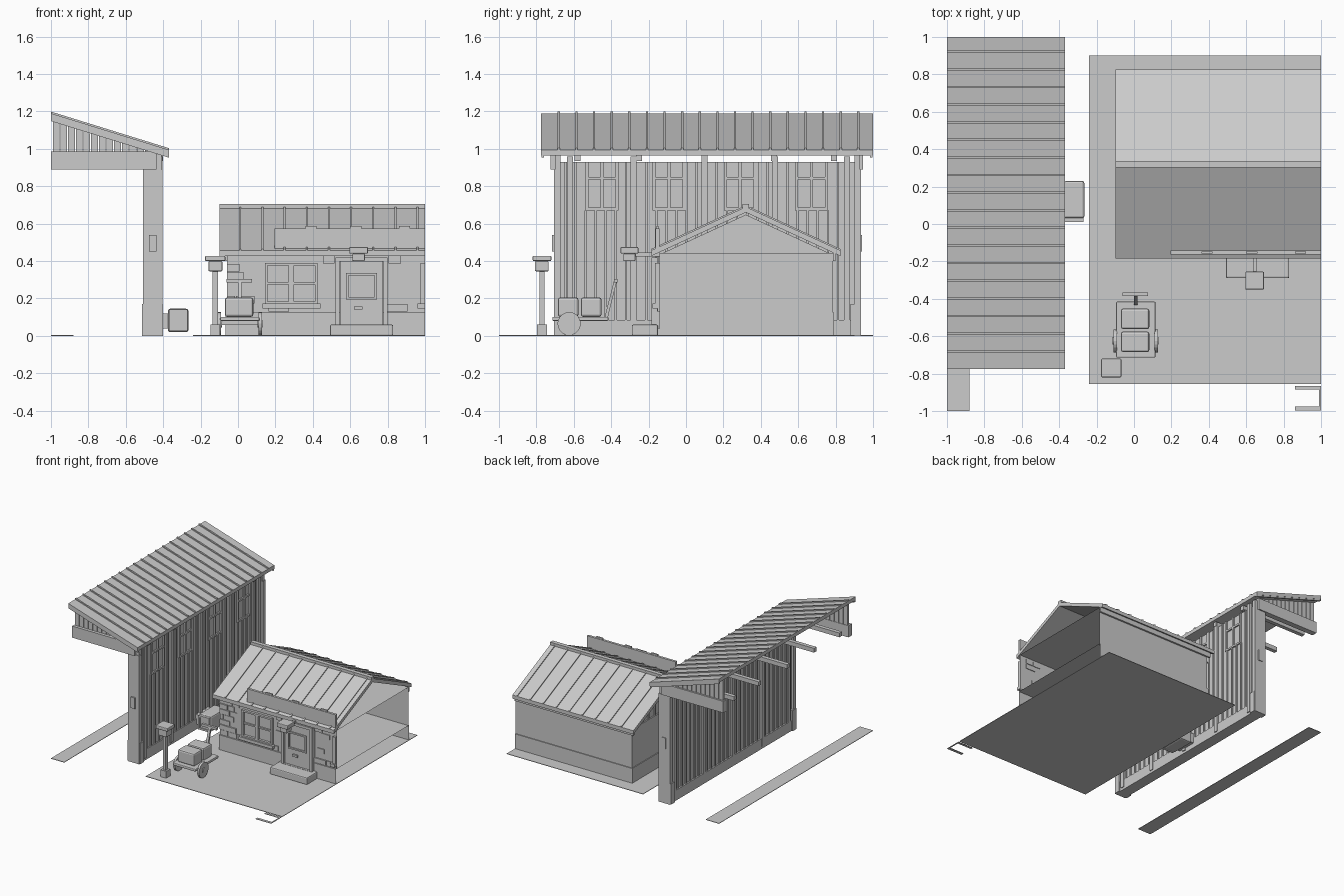
import bpy, bmesh, random
from mathutils import Matrix, Vector

random.seed(4)
cube = bpy.data.objects.get("Cube")
if cube:
    bpy.data.objects.remove(cube)

grey = bpy.data.materials.new("plain grey")
grey.use_nodes = True
GREY = (0.6, 0.6, 0.6, 1)
grey.diffuse_color = GREY
for node in grey.node_tree.nodes:
    if node.type == 'BSDF_PRINCIPLED':
        node.inputs["Base Color"].default_value = GREY


def finish(name, bm, bevel=0):
    mesh = bpy.data.meshes.new(name)
    bm.to_mesh(mesh)
    bm.free()
    mesh.materials.append(grey)
    obj = bpy.data.objects.new(name, mesh)
    bpy.context.scene.collection.objects.link(obj)
    if bevel:
        mod = obj.modifiers.new("bevel", 'BEVEL')
        mod.width, mod.segments = bevel, 2
    return obj


def boxes(name, items, bevel=0, drop=()):
    """Boxes given as x0, x1, y0, y1, z0, z1; drop lists open sides by normal."""
    bm = bmesh.new()
    for x0, x1, y0, y1, z0, z1 in items:
        size = Matrix.Diagonal((x1 - x0, y1 - y0, z1 - z0, 1))
        place = Matrix.Translation(((x0 + x1) / 2, (y0 + y1) / 2, (z0 + z1) / 2))
        bmesh.ops.create_cube(bm, size=1, matrix=place @ size)
    bm.normal_update()
    sides = [Vector(d) for d in drop]
    gone = [f for f in bm.faces if any(f.normal.dot(d) > 0.9 for d in sides)]
    bmesh.ops.delete(bm, geom=gone, context='FACES')
    return finish(name, bm, bevel)


def prisms(name, items, axis):
    """Profiles pushed along an axis; profile is (x, z) for y, (y, z) for x."""
    bm = bmesh.new()
    for profile, lo, hi in items:
        put = (lambda a, b, t: (t, a, b)) if axis == 'x' else (lambda a, b, t: (a, t, b))
        ends = [[bm.verts.new(put(a, b, t)) for a, b in profile] for t in (lo, hi)]
        bm.faces.new(ends[0])
        bm.faces.new(ends[1][::-1])
        n = len(profile)
        for i in range(n):
            j = (i + 1) % n
            bm.faces.new((ends[0][i], ends[1][i], ends[1][j], ends[0][j]))
    bmesh.ops.recalc_face_normals(bm, faces=bm.faces)
    return finish(name, bm)


def frame(x0, x1, y0, y1, z0, z1, w):
    """Four bars around an opening that faces y."""
    return [(x0, x0 + w, y0, y1, z0, z1), (x1 - w, x1, y0, y1, z0, z1),
            (x0 + w, x1 - w, y0, y1, z0, z0 + w), (x0 + w, x1 - w, y0, y1, z1 - w, z1)]


# Ground sheets
boxes("yard", [(-.24, 1, -.855, .9, 0, .004)])
boxes("side_strip", [(-1, -.88, -1, 1, 0, .004)])
boxes("yard_marking", [(.86, 1, -.885, -.865, 0, .004), (.86, 1, -.998, -.975, 0, .004),
                       (.99, 1, -.975, -.885, 0, .004)])

# Tall shed wall with posts, base boards and battens
boxes("shed_wall", [(-.49, -.42, -.69, .92, 0, .93)])
posts = [-.62, -.28, .1, .475, .86]
boxes("shed_posts", [(x, x + .022, y - .016, y + .016, .02, .96)
                     for y in posts for x in (-.505, -.425)])
boxes("shed_end_posts", [(-.508, -.405, y, y + .035, 0, .89) for y in (-.705, .9)]
      + [(-.495, -.41, y, y + .03, .87, .97) for y in (-.7, .9)])
boxes("shed_base", [(-.514, -.4, y, y + .05, 0, .17) for y in (-.7, .88)]
      + [(-.503, -.41, -.65, .88, 0, .085)])
boxes("shed_end_lamps", [(-.475, -.437, -.717, -.7, .45, .54), (-.475, -.437, .93, .942, .45, .54)])
bays = [-.45, -.09, .29, .67]
battens = []
for i in range(29):
    y = -.645 + i * .054
    if min(abs(y - p) for p in posts) > .025:
        top = .67 if min(abs(y - b) for b in bays) < .09 else .93
        battens += [(-.42, -.411, y - .006, y + .006, .085, top),
                    (-.499, -.49, y - .006, y + .006, .085, .93)]
boxes("shed_battens", battens)
windows = []
for b in bays:
    windows += [(-.42, -.408, b + s * .08 - .008, b + s * .08 + .008, .67, .93) for s in (-1, 0, 1)]
    windows += [(-.42, -.409, b - .08, b + .08, z, z + .015) for z in (.67, .835)]
boxes("shed_window_frames", windows)

# Tie beams and gable ends of the shed
boxes("tie_beams", [(-1, -.4, y - .016, y + .016, .935, .97) for y in (-.58, -.25, .1, .47, .79)])
boxes("gable_beams", [(-1, -.435, y, y + .045, .89, .985) for y in (-.725, .9)])


def shed_height(x):
    return 1.19 - (x + 1) * .31


slats = []
for k in range(13):
    x = -.99 + k * .041
    for y in (-.7, .915):
        slats.append(([(x, .98), (x + .036, .98), (x + .036, shed_height(x + .036) - .02),
                       (x, shed_height(x) - .02)], y, y + .016))
prisms("gable_slats", slats, 'y')


# Shed roof with raised seams
def shed_profile(top, bottom):
    return [(x, shed_height(x) + d) for x, d in ((-1, top), (-.37, top), (-.37, bottom), (-1, bottom))]


prisms("shed_roof", [(shed_profile(0, -.03), -.775, 1)], 'y')
seams = [-.68 + i * .0942 for i in range(18)]
prisms("shed_roof_seams", [(shed_profile(.009, -.005), y - .006, y + .006) for y in seams], 'y')
prisms("shed_rake_boards", [(shed_profile(-.005, -.042), y, y + .014) for y in (-.772, .984)], 'y')

# Utility crate by the shed wall
boxes("wall_crate", [(-.375, -.265, .03, .23, .02, .145)], bevel=.012)
boxes("crate_front", frame(-.37, -.27, .01, .032, .025, .14, .015)
      + [(-.36, -.28, .018, .031, .035, .13)])
boxes("crate_mount", [(-.42, -.37, .05, .21, .04, .12)])

# House body, open at its right-hand cut end
OPEN = (1, 0, 0)
DOWN = (0, 0, -1)
boxes("house_plinth", [(-.066, 1, -.155, .792, .002, .125)], drop=(OPEN, DOWN))
boxes("house_walls", [(-.06, 1, -.145, .785, .125, .44)], drop=(OPEN, DOWN))
boxes("back_eave_board", [(-.08, 1, .786, .8, .4, .445)])
prisms("house_gable", [([(-.13, .44), (.77, .44), (.32, .648)], -.05, -.035)], 'x')
gable_slats = []
for k in range(11):
    y = -.08 + k * .08
    top = .64 - abs(y - .32) * .455
    gable_slats += [(-.057, -.05, y - .006, y + .006, .44, top), (-.035, -.03, y - .006, y + .006, .44, top)]
boxes("house_gable_slats", gable_slats)


# House roof
def chevron(top, bottom):
    edge, ridge, eave, mid = .505, .69, .457, .32
    upper = [(mid - edge, eave + top), (mid, ridge + top), (mid + edge, eave + top)]
    lower = [(mid + edge, eave + bottom), (mid, ridge + bottom), (mid - edge, eave + bottom)]
    return upper + lower


prisms("house_roof", [(chevron(0, -.03), -.1, 1)], 'x')
prisms("house_roof_seams", [(chevron(.008, -.004), x - .005, x + .005)
                            for x in [.012 + i * .1185 for i in range(9)]], 'x')
boxes("ridge_cap", [(-.1, 1, .303, .337, .68, .705)])

# Sign board on the front eave
boxes("sign_board", [(.195, 1, -.162, -.142, .453, .575)]
      + [(x, x + .06, -.158, -.146, .575, .588) for x in (.36, .6, .86)])

# Stone courses on the front wall
stones = []
for row in range(7):
    z = .13 + row * .043
    x = -.06 - (row % 2) * .03
    while x < .98:
        end = x + random.uniform(.06, .12)
        a, b = max(x, -.06), min(end, 1)
        clear = b < .14 or (a > .43 and b < .525) or (a > .8 and b < .95)
        if clear or z < .135 and not (a < .82 and b > .5):
            stones.append((a, b - .005, -.145 - random.uniform(.005, .012), -.14, z, z + .039))
        x = end
boxes("wall_stones", stones)

# Front windows
boxes("window_frames", frame(.145, .285, -.165, -.14, .17, .39, .014)
      + frame(.285, .425, -.165, -.14, .17, .39, .014)
      + [(.145, .425, -.158, -.14, .275, .287)] + [(.975, 1, -.165, -.14, .17, .39)])
boxes("window_sills", [(.13, .44, -.178, -.14, .147, .172), (.96, 1, -.178, -.14, .147, .172)])

# Door, step and lamp above it
boxes("door_frame", frame(.52, .8, -.185, -.14, .04, .42, .022))
boxes("door", [(.545, .775, -.168, -.14, .06, .398)])
boxes("door_window", frame(.578, .742, -.178, -.165, .195, .335, .012))
boxes("door_handle", [(.62, .665, -.182, -.165, .14, .157)])
boxes("door_step", [(.492, .83, -.29, -.15, 0, .06)], bevel=.008)
boxes("door_lamp", [(.595, .695, -.35, -.255, .44, .475), (.612, .678, -.335, -.27, .4, .44)], bevel=.005)
boxes("door_lamp_arm", [(.635, .655, -.27, -.14, .425, .445)])

# Lamp post
boxes("lamp_post", [(-.148, -.095, -.797, -.743, 0, .06), (-.135, -.108, -.784, -.756, .06, .36)])
boxes("lamp_head", [(-.158, -.084, -.808, -.734, .345, .4), (-.176, -.068, -.82, -.72, .4, .428)], bevel=.006)

# Luggage cart with two cases
boxes("cart_deck", [(-.095, .115, -.715, -.415, .08, .102)], bevel=.006)
boxes("cart_cases", [(-.07, .082, -.685, -.575, .102, .205), (-.07, .082, -.562, -.452, .102, .205)], bevel=.012)
bm = bmesh.new()
for x in (-.1, .118):
    turn = Matrix.Translation((x, -.625, .065)) @ Matrix.Rotation(1.5708, 4, 'Y')
    for radius, width in ((.062, .018), (.02, .028)):
        bmesh.ops.create_cone(bm, cap_ends=True, segments=20, radius1=radius, radius2=radius,
                              depth=width, matrix=turn)
finish("cart_wheels", bm)
boxes("cart_axle", [(-.1, .118, -.632, -.618, .058, .082)])
prisms("cart_handle", [([(-.437, .09), (-.42, .09), (-.368, .3), (-.384, .3)], 0, .02)], 'x')
boxes("cart_grip", [(-.062, .075, -.386, -.366, .285, .305)])
